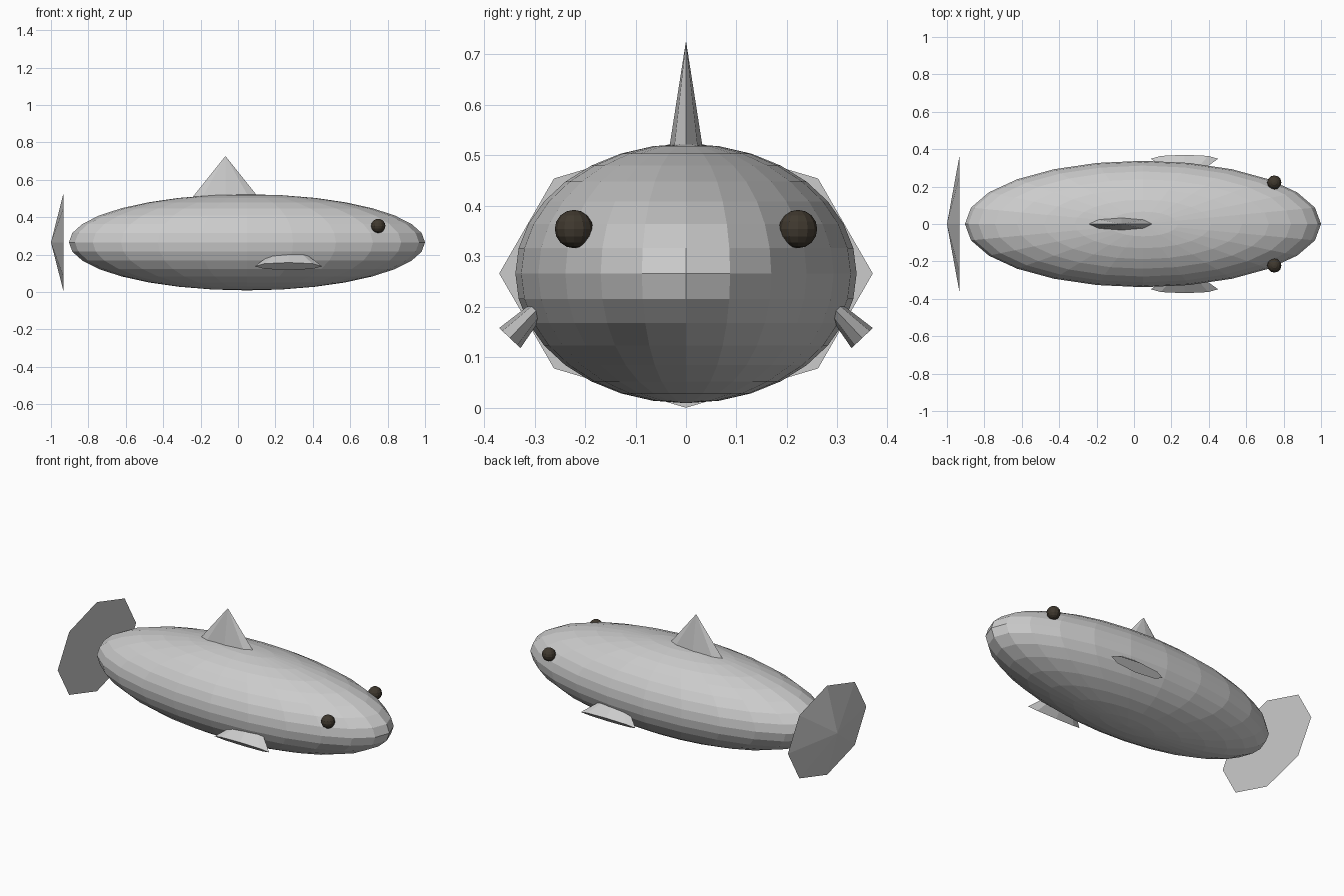
import bpy
from math import radians, sin, cos
from mathutils import Euler, Vector

if "Cube" in bpy.data.objects:
    bpy.data.objects.remove(bpy.data.objects["Cube"])


def fin(name, base, rx, ry, depth, rot=(0, 0, 0)):
    """Flattened eight-sided cone whose base centre sits at 'base'."""
    axis = Euler(rot).to_matrix() @ Vector((0, 0, 1))
    bpy.ops.mesh.primitive_cone_add(vertices=8, radius1=1, radius2=0, depth=1,
                                    location=Vector(base) + axis * depth / 2,
                                    rotation=rot)
    ob = bpy.context.object
    ob.name = name
    ob.scale = (rx, ry, depth)
    return ob


def ball(name, loc, radii, segments, rings):
    bpy.ops.mesh.primitive_uv_sphere_add(segments=segments, ring_count=rings,
                                         radius=1, location=loc)
    ob = bpy.context.object
    ob.name = name
    ob.scale = radii
    return ob


dark = bpy.data.materials.new("dark_brown")
dark.diffuse_color = (0.05, 0.04, 0.028, 1)
dark.use_nodes = True
dark.node_tree.nodes["Principled BSDF"].inputs["Base Color"].default_value = dark.diffuse_color

# Body
ball("body", (0.048, 0, 0.266), (0.952, 0.338, 0.257), 24, 16)

# Tail disc: shallow cone pointing backwards
fin("tail_fin", (-0.932, 0, 0.266), 0.266, 0.37, 0.068, (0, radians(-90), 0))

# Dorsal fin
fin("dorsal_fin", (-0.067, 0, 0.49), 0.19, 0.037, 0.237)

# Side fins (wide end outward) and eyes
for s, side in ((-1, "right"), (1, "left")):
    fin("side_fin_" + side, (0.27, s * 0.349, 0.138), 0.18, 0.029, 0.185,
        (s * radians(43.5), 0, 0))
    eye = ball("eye_" + side, (0.75, s * 0.222, 0.354), (0.038,) * 3, 12, 8)
    eye.data.materials.append(dark)
